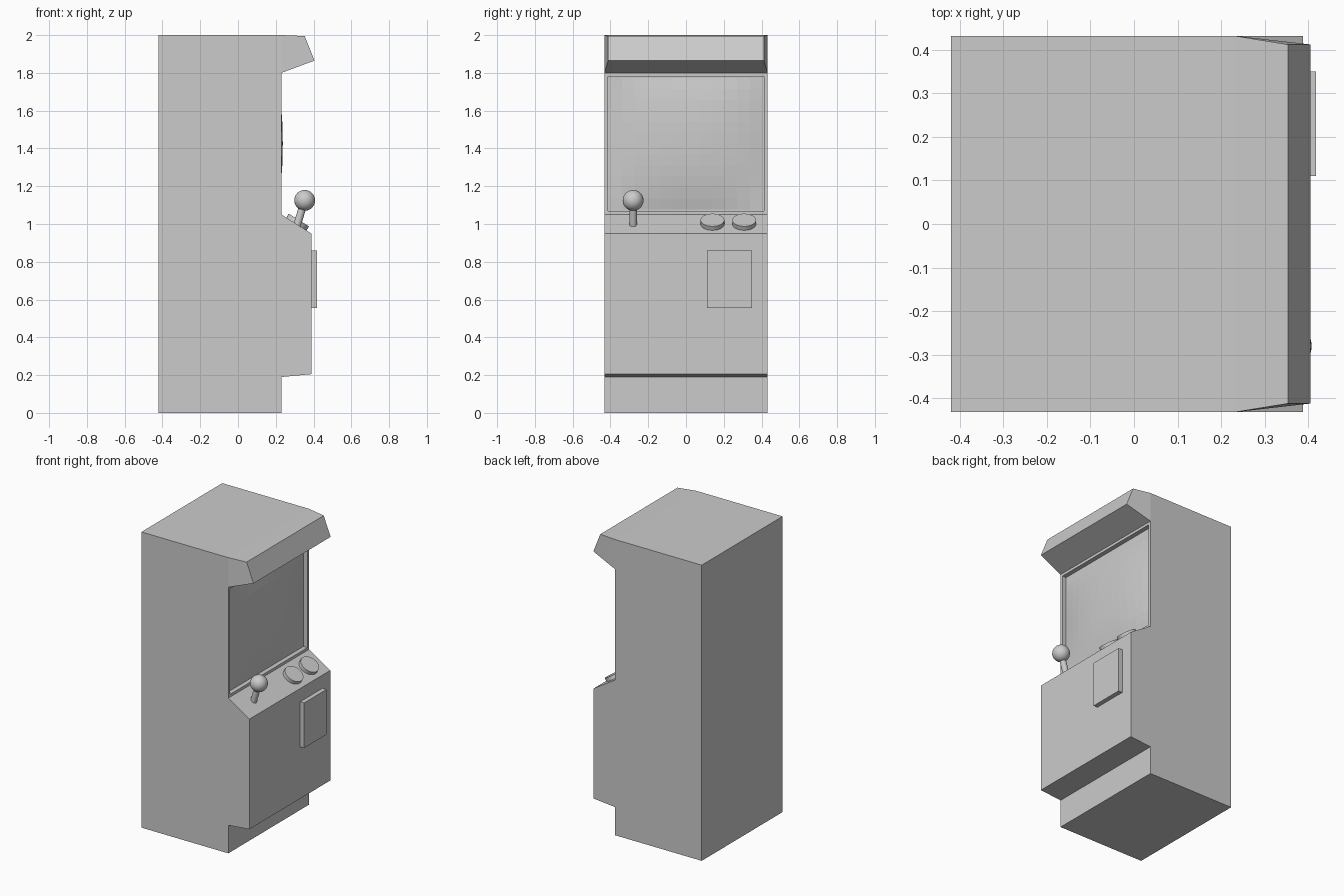
import bpy, bmesh
from math import atan2
from mathutils import Vector, Matrix

if "Cube" in bpy.data.objects:
    bpy.data.objects.remove(bpy.data.objects["Cube"])


def finish(name, bm, smooth=False):
    bmesh.ops.recalc_face_normals(bm, faces=bm.faces)
    me = bpy.data.meshes.new(name)
    bm.to_mesh(me)
    bm.free()
    ob = bpy.data.objects.new(name, me)
    bpy.context.collection.objects.link(ob)
    if smooth:
        bpy.ops.object.select_all(action='DESELECT')
        bpy.context.view_layer.objects.active = ob
        ob.select_set(True)
        bpy.ops.object.shade_smooth_by_angle(angle=0.7)
    return ob


def cylinder(name, start, end, radius, sides=24):
    start, end = Vector(start), Vector(end)
    axis = end - start
    bm = bmesh.new()
    rot = axis.to_track_quat('Z', 'Y').to_matrix().to_4x4()
    bmesh.ops.create_cone(bm, cap_ends=True, segments=sides, radius1=radius,
                          radius2=radius, depth=axis.length,
                          matrix=Matrix.Translation((start + end) / 2) @ rot)
    return finish(name, bm, True)


HALF = 0.432       # half width of the cabinet
FRONT = 0.23       # plane of the screen surround
BORDER = 0.026     # width of the screen surround
DEPTH = 0.03       # depth of the screen recess

# cabinet: side profile extruded across the width
profile = [(-0.42, 0), (FRONT, 0), (FRONT, 0.19), (0.388, 0.205), (0.388, 0.95),
           (FRONT, 1.05), (FRONT, 1.8), (0.405, 1.865), (0.353, 1.995),
           (FRONT, 2.0), (-0.42, 2.0)]
bm = bmesh.new()
face = bm.faces.new([bm.verts.new((x, -HALF, z)) for x, z in profile])
ext = bmesh.ops.extrude_face_region(bm, geom=[face])
bmesh.ops.translate(bm, vec=(0, 2 * HALF, 0),
                    verts=[g for g in ext['geom'] if isinstance(g, bmesh.types.BMVert)])
bmesh.ops.recalc_face_normals(bm, faces=bm.faces)

# marquee: split off on both sides and narrowed towards its front
for side in [f for f in bm.faces if len(f.verts) > 4]:
    a, b = [next(v for v in side.verts
                 if abs(v.co.x - FRONT) < 1e-4 and abs(v.co.z - z) < 1e-4)
            for z in (1.8, 2.0)]
    bmesh.utils.face_split(side, a, b)
for v in bm.verts:
    if v.co.x > FRONT + 0.01 and v.co.z > 1.81:
        v.co.y *= 0.412 / HALF

# screen recess: inset, pushed in and left open for the glass
bm.normal_update()
opening = next(f for f in bm.faces if f.normal.x > 0.99
               and 1.3 < f.calc_center_median().z < 1.5)
bmesh.ops.inset_region(bm, faces=[opening], thickness=BORDER, depth=0)
rim = bmesh.ops.extrude_face_region(bm, geom=[opening])
bmesh.ops.translate(bm, vec=(-DEPTH, 0, 0),
                    verts=[g for g in rim['geom'] if isinstance(g, bmesh.types.BMVert)])
if opening.is_valid:
    bm.faces.remove(opening)
finish("cabinet", bm)

# bulging screen glass made of flat facets
bm = bmesh.new()
bmesh.ops.create_grid(bm, x_segments=12, y_segments=12, size=1)
for v in bm.verts:
    u, w = v.co.x, v.co.y
    bulge = 0.036 * (1 - abs(u) ** 2.4) * (1 - abs(w) ** 2.4)
    v.co = (FRONT - DEPTH + 0.001 + bulge, u * (HALF - BORDER),
            1.425 + w * (0.375 - BORDER))
finish("screen", bm)

# control panel: buttons stand square to the slope
normal = Vector((0.10, 0, 0.158)).normalized()
middle = Vector((0.309, 0, 1.0))
for i, y in enumerate((0.14, 0.308)):
    base = middle + Vector((0, y, 0))
    cylinder(f"button_{i + 1}", base - normal * 0.01, base + normal * 0.025, 0.063)

# joystick
cylinder("joystick_shaft", (0.309, -0.28, 0.98), (0.345, -0.28, 1.1), 0.02, 16)
bm = bmesh.new()
bmesh.ops.create_uvsphere(bm, u_segments=24, v_segments=16, radius=0.055,
                          matrix=Matrix.Translation((0.353, -0.28, 1.125)))
finish("joystick_ball", bm, True)

# coin door
bm = bmesh.new()
bmesh.ops.create_cube(bm, size=1, matrix=Matrix.Translation((0.398, 0.23, 0.708))
                      @ Matrix.Diagonal((0.04, 0.24, 0.305, 1)))
finish("coin_door", bm)
